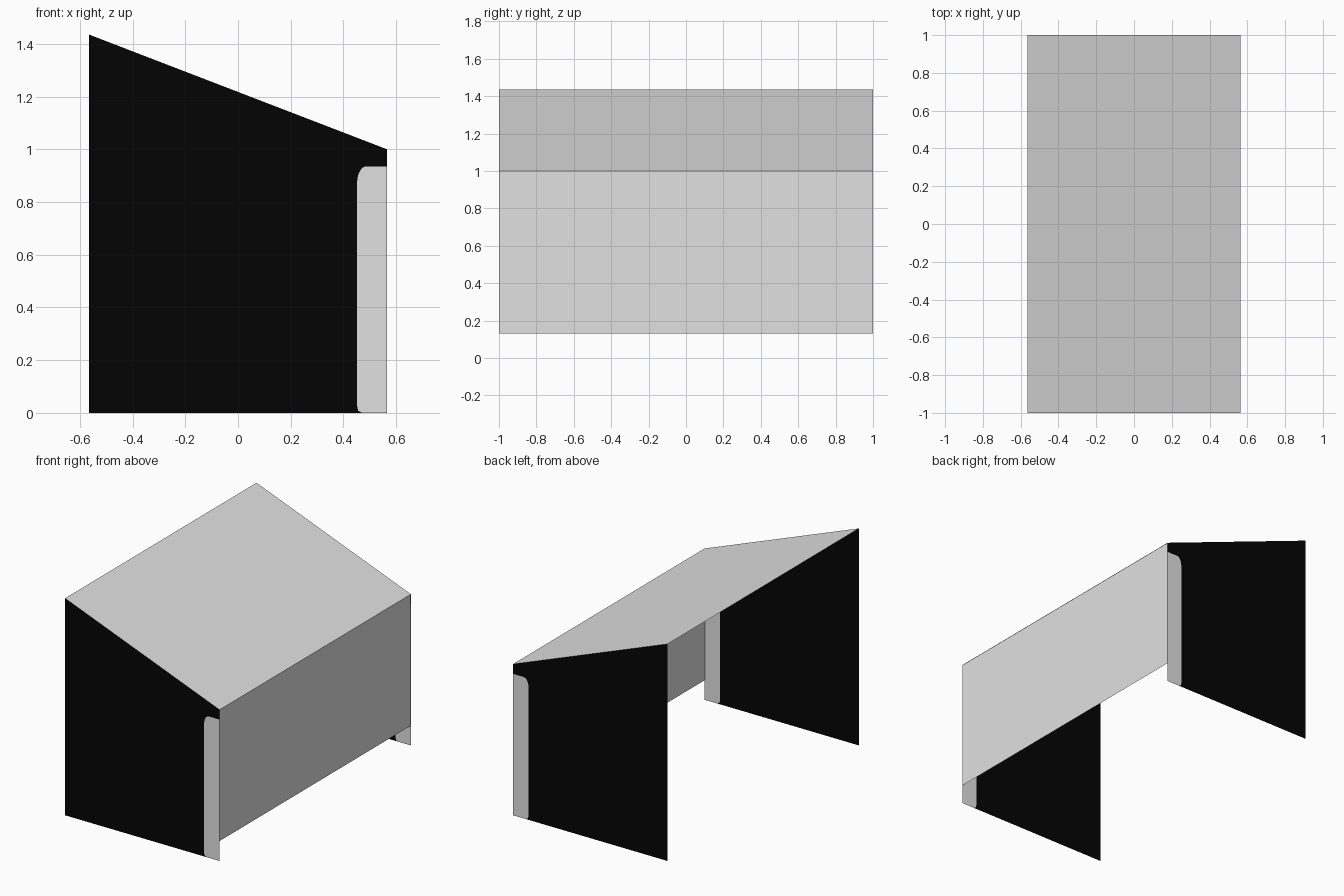
import bpy, math

if "Cube" in bpy.data.objects:
    bpy.data.objects.remove(bpy.data.objects["Cube"])


def material(name, value):
    m = bpy.data.materials.new(name)
    m.diffuse_color = (value, value, value, 1)
    m.use_nodes = True
    m.node_tree.nodes["Principled BSDF"].inputs["Base Color"].default_value = m.diffuse_color
    return m


BLACK = material("black", 0.0012)
LIGHT = material("light grey", 0.753)

HX, HY = 0.565, 1.0        # half depth and half length
LOW, HIGH = 1.0, 1.435     # roof heights
BOTTOM = 0.13              # lower edge of the long panel


def sheet(name, polygons, mats):
    """Flat sheet of one or more polygons, one material per polygon."""
    verts, faces = [], []
    for poly in polygons:
        faces.append(list(range(len(verts), len(verts) + len(poly))))
        verts += poly
    me = bpy.data.meshes.new(name)
    me.from_pydata(verts, [], faces)
    for m in mats:
        me.materials.append(m)
    for i, p in enumerate(me.polygons):
        p.material_index = i
    me.update()
    ob = bpy.data.objects.new(name, me)
    bpy.context.collection.objects.link(ob)
    return ob


def span(a, b, hy=HY):
    """Rectangle along y between two (x, z) points."""
    return [(a[0], -hy, a[1]), (a[0], hy, a[1]), (b[0], hy, b[1]), (b[0], -hy, b[1])]


# Edge between the black side and its light strip, with rounded corners
SX, SZ, RX, RZ = 0.452, 0.935, 0.035, 0.06
edge = [(SX + 0.02, 0), (SX + 0.004, 0.008), (SX, 0.025)]
for i in range(9):
    t = math.pi - i * math.pi / 16
    edge.append((SX + RX + RX * math.cos(t), SZ - RZ + RZ * math.sin(t)))
edge.append((HX, SZ))

# Side walls: sheets visible from both faces
for label, y in (("front", -HY), ("back", HY)):
    black = edge + [(HX, LOW), (-HX, HIGH), (-HX, 0)]
    strip = [(HX, 0)] + edge[::-1]
    polys = [[(x, y, z) for x, z in p] for p in (black, strip)]
    if y > 0:
        polys = [p[::-1] for p in polys]
    sheet(label + "_side_wall", polys, [BLACK, LIGHT])

# Sloping roof
sheet("roof", [span((HX, LOW), (-HX, HIGH))], [LIGHT])

# Long panel under the low edge of the roof
PX = HX - 0.002
sheet("long_panel", [span((PX, BOTTOM), (PX, LOW))], [LIGHT])

# Square hatch plate on the long panel
sheet("hatch", [span((HX, 0.24), (HX, 0.57), 0.22)], [LIGHT])
